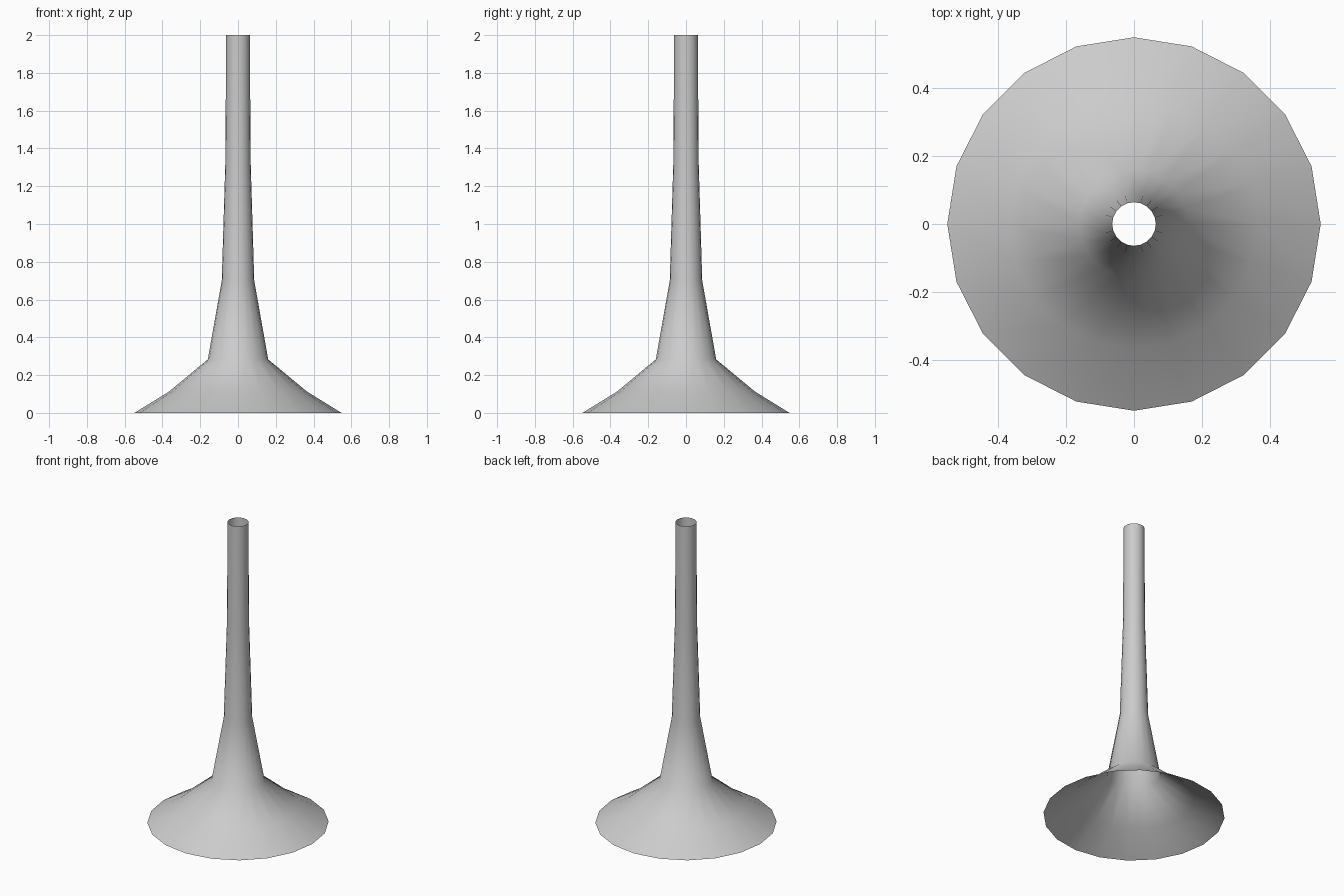
import bpy, bmesh
from math import cos, sin, tau

if "Cube" in bpy.data.objects:
    bpy.data.objects.remove(bpy.data.objects["Cube"])

SIDES = 20
# flared bell profile: radius, height
PROFILE = [(0.548, 0.0), (0.365, 0.113), (0.16, 0.283), (0.086, 0.70),
           (0.067, 1.33), (0.064, 1.79), (0.064, 2.0)]

# open-ended revolved tube
bm = bmesh.new()
rings = [[bm.verts.new((r * cos(tau * i / SIDES), r * sin(tau * i / SIDES), z))
          for i in range(SIDES)] for r, z in PROFILE]
for low, high in zip(rings, rings[1:]):
    for i in range(SIDES):
        j = (i + 1) % SIDES
        f = bm.faces.new((low[i], low[j], high[j], high[i]))
        f.smooth = True
mesh = bpy.data.meshes.new("flared_tube")
bm.to_mesh(mesh)
bm.free()
tube = bpy.data.objects.new("flared_tube", mesh)
bpy.context.collection.objects.link(tube)
